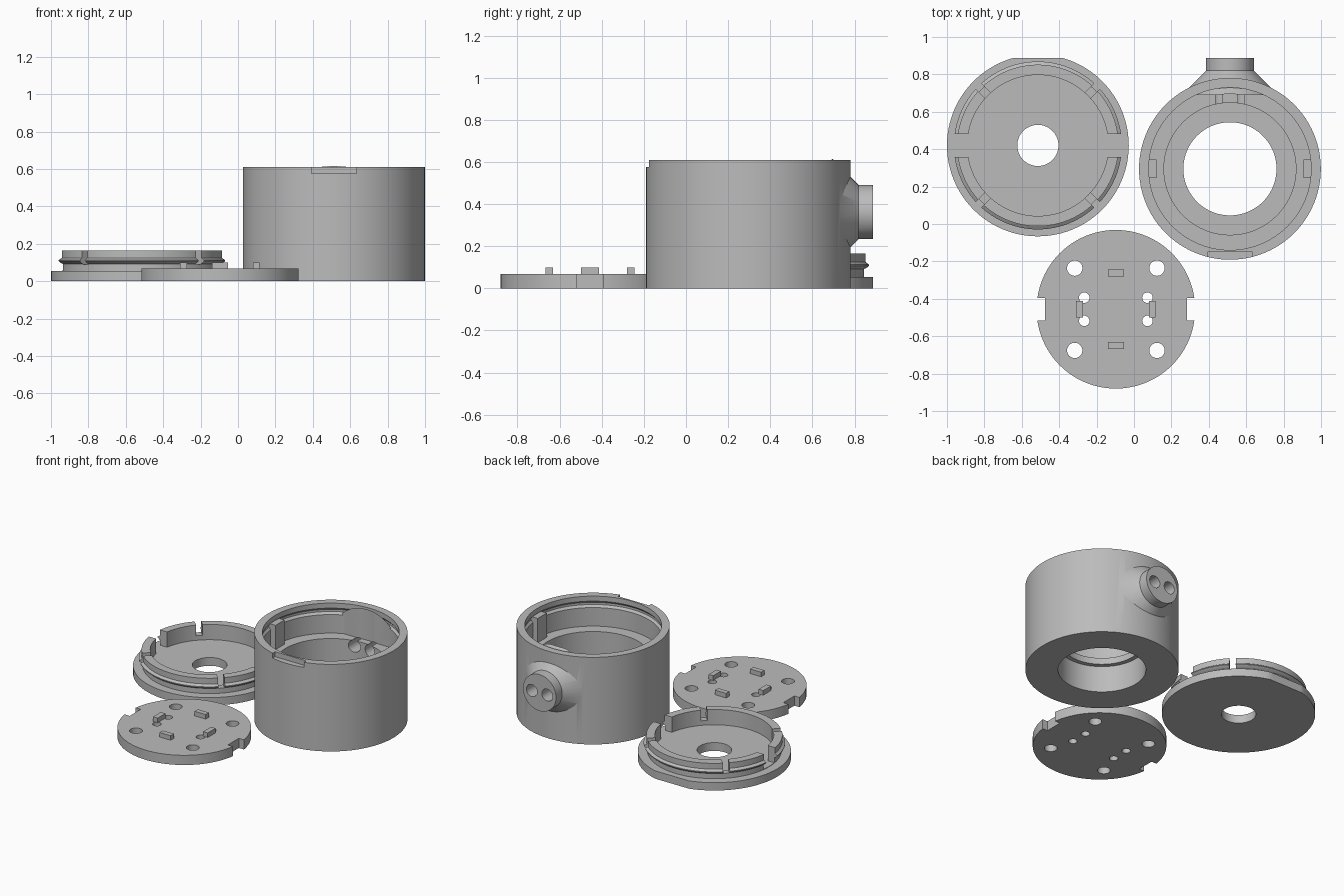
import bpy, bmesh, math
from mathutils import Matrix

if "Cube" in bpy.data.objects:
    bpy.data.objects.remove(bpy.data.objects["Cube"])

SEG = 96
gray = bpy.data.materials.new("plain gray")
gray.diffuse_color = (0.5, 0.5, 0.5, 1)
gray.use_nodes = True
gray.node_tree.nodes["Principled BSDF"].inputs["Base Color"].default_value = gray.diffuse_color


def finish(name, bm):
    bmesh.ops.recalc_face_normals(bm, faces=bm.faces)
    me = bpy.data.meshes.new(name)
    bm.to_mesh(me)
    bm.free()
    me.materials.append(gray)
    ob = bpy.data.objects.new(name, me)
    bpy.context.collection.objects.link(ob)
    return ob


def lathe(name, profile, cx, cy):
    """Closed (radius, z) profile turned around a vertical axis."""
    bm = bmesh.new()
    rings = [[bm.verts.new((cx + r * math.cos(a), cy + r * math.sin(a), z))
              for a in (2 * math.pi * i / SEG for i in range(SEG))] for r, z in profile]
    for a, b in zip(rings, rings[1:] + rings[:1]):
        for i in range(SEG):
            j = (i + 1) % SEG
            bm.faces.new((a[i], a[j], b[j], b[i]))
    return finish(name, bm)


def box(name, x, y, z, sx, sy, sz, turn=0):
    """Box given by its centre and full sizes."""
    bm = bmesh.new()
    m = Matrix.Translation((x, y, z)) @ Matrix.Rotation(turn, 4, 'Z') @ Matrix.Diagonal((sx, sy, sz, 1))
    bmesh.ops.create_cube(bm, size=1, matrix=m)
    return finish(name, bm)


def rod(name, x, y, z, r1, r2, length, along_y=False, seg=48):
    """Cylinder or cone; along_y points the r2 end to the back."""
    bm = bmesh.new()
    m = Matrix.Translation((x, y, z))
    if along_y:
        m = m @ Matrix.Rotation(-math.pi / 2, 4, 'X')
    bmesh.ops.create_cone(bm, cap_ends=True, segments=seg, radius1=r1, radius2=r2,
                          depth=length, matrix=m)
    return finish(name, bm)


def combine(ob, tools, op):
    for t in tools:
        mod = ob.modifiers.new("bool", 'BOOLEAN')
        mod.operation = op
        mod.solver = 'EXACT'
        mod.object = t
        bpy.context.view_layer.objects.active = ob
        bpy.ops.object.modifier_apply(modifier=mod.name)
        bpy.data.objects.remove(t)


def smooth(ob):
    bpy.ops.object.select_all(action='DESELECT')
    ob.select_set(True)
    bpy.context.view_layer.objects.active = ob
    bpy.ops.object.shade_smooth_by_angle(angle=math.radians(25))


# --- Housing: outer shell, cable boss, stepped bore, guide ribs ---
HX, HY, HT, BZ = 0.513, 0.295, 0.61, 0.362
housing = lathe("housing", [(0.279, 0), (0.486, 0), (0.486, HT), (0.434, HT), (0.434, 0.575),
                            (0.448, 0.56), (0.448, 0.545), (0.434, 0.53), (0.434, 0.40),
                            (0.353, 0.40), (0.353, 0.23), (0.249, 0.23), (0.249, 0.185),
                            (0.279, 0.185)], HX, HY)
flare = rod("flare", HX, 0.755, BZ, 0.258, 0.128, 0.13, True)
boss = rod("boss", HX, 0.799, BZ, 0.128, 0.128, 0.178, True)
combine(flare, [boss], 'UNION')
bore = rod("bore", HX, HY, 0.3, 0.40, 0.40, 1.0, seg=SEG)
combine(flare, [bore], 'DIFFERENCE')
combine(housing, [flare], 'UNION')
ribs = [box("rib", HX + s * 0.42, HY, 0.48, 0.052, 0.10, 0.18) for s in (-1, 1)]
combine(housing, ribs, 'UNION')
cuts = [rod("cable_hole", HX + s * 0.06, 0.77, BZ, 0.042, 0.042, 0.4, True, 32) for s in (-1, 1)]
cuts.append(box("pry_notch", HX, -0.195, HT, 0.242, 0.09, 0.07))
combine(housing, cuts, 'DIFFERENCE')
smooth(housing)

# --- Lid: base plate with a slotted snap ring ---
LX, LY = -0.514, 0.42
lid = lathe("lid", [(0.11, 0), (0.486, 0), (0.486, 0.055), (0.426, 0.055), (0.426, 0.092),
                    (0.436, 0.096), (0.449, 0.107), (0.449, 0.113), (0.432, 0.125),
                    (0.432, 0.165), (0.377, 0.165), (0.377, 0.058), (0.11, 0.058)], LX, LY)
slots = [box("slot", LX + 0.41 * math.cos(a), LY + 0.41 * math.sin(a), 0.14, 0.13, 0.042, 0.1, a)
         for a in (math.radians(45 + 90 * k) for k in range(4))]
slots += [box("rib_gap", LX + s * 0.42, LY, 0.118, 0.10, 0.122, 0.12) for s in (-1, 1)]
slots.append(box("back_flat", LX, 0.938, 0.05, 0.4, 0.10, 0.2))
combine(lid, slots, 'DIFFERENCE')
smooth(lid)

# --- Mounting plate: notched disc with holes and small pegs ---
PX, PY, PT = -0.097, -0.456, 0.068
plate = rod("mounting_plate", PX, PY, PT / 2, 0.424, 0.424, PT, seg=SEG)
cuts = []
for sx in (-1, 1):
    cuts.append(box("side_notch", PX + sx * 0.43, PY, 0.03, 0.10, 0.122, 0.3))
    for sy in (-1, 1):
        cuts.append(rod("screw_hole", PX + sx * 0.22, PY + sy * 0.22, 0, 0.041, 0.041, 0.4, seg=32))
        cuts.append(rod("wire_hole", PX + sx * 0.169, PY + sy * 0.062, 0, 0.028, 0.028, 0.4, seg=32))
combine(plate, cuts, 'DIFFERENCE')
smooth(plate)
for s, side, end in ((-1, "left", "front"), (1, "right", "back")):
    box(side + "_peg", PX + s * 0.194, PY, 0.083, 0.036, 0.086, 0.034)
    box(end + "_peg", PX, PY + s * 0.194, 0.083, 0.086, 0.036, 0.034)
